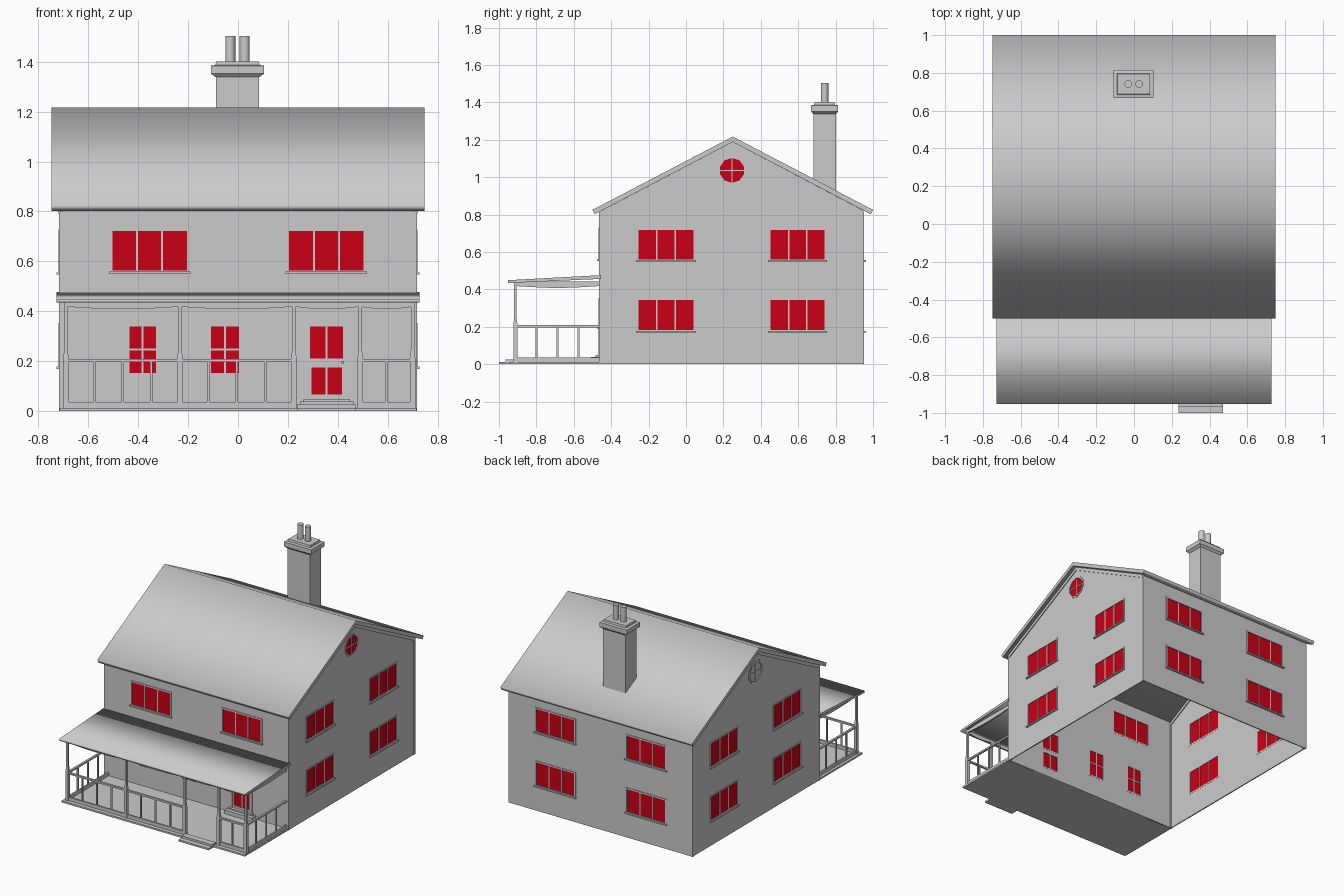
import bpy, bmesh, math
from mathutils import Matrix, Vector

if "Cube" in bpy.data.objects:
    bpy.data.objects.remove(bpy.data.objects["Cube"])

red = bpy.data.materials.new("red_glass")
red.diffuse_color = (0.6, 0.0, 0.008, 1)
red.use_nodes = True
red.node_tree.nodes["Principled BSDF"].inputs["Base Color"].default_value = red.diffuse_color
I = Matrix.Identity(4)


def add(name, mesh, M=I, mat=None):
    ob = bpy.data.objects.new(name, mesh)
    bpy.context.collection.objects.link(ob)
    ob.matrix_world = M
    if mat:
        mesh.materials.append(mat)
    return ob


def boxes(name, items, M=I, mat=None):
    # items: (x0, x1, y0, y1, z0, z1)
    bm = bmesh.new()
    for x0, x1, y0, y1, z0, z1 in items:
        c = Vector((x0 + x1, y0 + y1, z0 + z1)) / 2
        m = Matrix.Translation(c) @ Matrix.Diagonal((x1 - x0, y1 - y0, z1 - z0, 1))
        bmesh.ops.create_cube(bm, size=1, matrix=m)
    me = bpy.data.meshes.new(name)
    bm.to_mesh(me)
    bm.free()
    return add(name, me, M, mat)


def slab(name, loops, half, M=I, mat=None):
    # Flat filled outline with holes, thickened along local z
    cu = bpy.data.curves.new(name, 'CURVE')
    cu.dimensions, cu.fill_mode, cu.extrude = '2D', 'BOTH', half
    for loop in loops:
        sp = cu.splines.new('POLY')
        sp.points.add(len(loop) - 1)
        for p, (u, v) in zip(sp.points, loop):
            p.co = (u, v, 0, 1)
        sp.use_cyclic_u = True
    tmp = bpy.data.objects.new("tmp", cu)
    bpy.context.collection.objects.link(tmp)
    dg = bpy.context.evaluated_depsgraph_get()
    me = bpy.data.meshes.new_from_object(tmp.evaluated_get(dg))
    bpy.data.objects.remove(tmp)
    me.name = name
    me.materials.clear()
    return add(name, me, M, mat)


def loft(name, sections, cx, cy):
    # Stack of rectangles (z, half_x, half_y)
    bm = bmesh.new()
    rings = [[bm.verts.new((cx + sx * hx, cy + sy * hy, z))
              for sx, sy in ((-1, -1), (1, -1), (1, 1), (-1, 1))]
             for z, hx, hy in sections]
    for a, b in zip(rings, rings[1:]):
        for i in range(4):
            j = (i + 1) % 4
            bm.faces.new((a[i], a[j], b[j], b[i]))
    bm.faces.new(rings[0][::-1])
    bm.faces.new(rings[-1])
    me = bpy.data.meshes.new(name)
    bm.to_mesh(me)
    bm.free()
    return add(name, me)


def frame_of(U, origin):
    # Wall space: x along the wall, y up, z outward
    U, V = Vector(U), Vector((0, 0, 1))
    m = Matrix((U, V, U.cross(V))).transposed().to_4x4()
    return Matrix.Translation(origin) @ m


FRONT = frame_of((1, 0, 0), (0, -0.459, 0))
BACK = frame_of((-1, 0, 0), (0, 0.945, 0))
RIGHT = frame_of((0, 1, 0), (0.711, 0, 0))
LEFT = frame_of((0, -1, 0), (-0.711, 0, 0))


def rect(u0, u1, v0, v1):
    return [(u0, v0), (u1, v0), (u1, v1), (u0, v1)]


def ngon(u, v, r, n=10):
    return [(u + r * math.sin(2 * math.pi * i / n), v + r * math.cos(2 * math.pi * i / n))
            for i in range(n)]


def window(name, M, r, cols, rows=1, sill=True, edge=0.01):
    u0, u1, v0, v1 = r
    boxes(name + "_glass", [(u0, u1, v0, v1, -0.002, 0.002)], M, red)
    e, d = edge, (-0.005, 0.008)
    bars = [(u0 - e, u0, v0 - e, v1 + e, *d), (u1, u1 + e, v0 - e, v1 + e, *d),
            (u0, u1, v1, v1 + e, *d), (u0, u1, v0 - e, v0, *d)]
    for i in range(1, cols):
        u = u0 + (u1 - u0) * i / cols
        bars.append((u - 0.004, u + 0.004, v0, v1, -0.005, 0.005))
    for i in range(1, rows):
        v = v0 + (v1 - v0) * i / rows
        bars.append((u0, u1, v - 0.004, v + 0.004, -0.005, 0.005))
    if sill:
        bars.append((u0 - 0.014, u1 + 0.014, v0 - 0.013, v0 - 0.004, 0, 0.017))
    boxes(name + "_frame", bars, M)


# Front wall: upstairs windows, porch windows, door lights
up = [(-0.504, -0.205, 0.564, 0.722), (0.205, 0.504, 0.564, 0.722)]
low = [(-0.436, -0.328, 0.152, 0.339), (-0.108, 0.004, 0.152, 0.339)]
door = [(0.288, 0.421, 0.21, 0.339), (0.294, 0.417, 0.066, 0.175)]
slab("front_wall", [rect(-0.711, 0.711, 0, 0.818)] + [rect(*r) for r in up + low + door], 0.004, FRONT)
for i, r in enumerate(up):
    window(f"front_upper_window_{i}", FRONT, r, 3)
for i, r in enumerate(low):
    window(f"porch_window_{i}", FRONT, r, 2, 2, False)
for i, r in enumerate(door):
    window(f"door_light_{i}", FRONT, r, 2, 1, False, 0.006)
boxes("door_casing", [(0.274, 0.282, 0.04, 0.355, 0, 0.01), (0.43, 0.438, 0.04, 0.355, 0, 0.01),
                      (0.274, 0.438, 0.347, 0.355, 0, 0.01), (0.415, 0.425, 0.19, 0.2, 0, 0.016)], FRONT)
boxes("door_step", [(0.248, 0.464, 0.012, 0.038, 0, 0.05), (0.262, 0.45, 0.038, 0.048, 0, 0.025)], FRONT)

# Back wall
rows = [(0.182, 0.342), (0.56, 0.718)]
backs = [(a, b, *v) for a, b in ((-0.504, -0.205), (0.205, 0.504)) for v in rows]
slab("back_wall", [rect(-0.711, 0.711, 0, 0.818)] + [rect(*r) for r in backs], 0.004, BACK)
for i, r in enumerate(backs):
    window(f"back_window_{i}", BACK, r, 3)

# Gable walls with round attic windows
for side, M, s, glass in (("right", RIGHT, 1, red), ("left", LEFT, -1, None)):
    spans = [sorted((s * a, s * b)) for a, b in ((-0.254, 0.04), (0.452, 0.741))]
    wins = [(a, b, *v) for a, b in spans for v in rows]
    outline = [(s * y, z) for y, z in ((-0.459, 0), (0.945, 0), (0.945, 0.822), (0.25, 1.186), (-0.459, 0.817))]
    cu, cv = s * 0.246, 1.036
    slab(side + "_wall", [outline, ngon(cu, cv, 0.068)] + [rect(*r) for r in wins], 0.004, M)
    for i, r in enumerate(wins):
        window(f"{side}_window_{i}", M, r, 3)
    slab(side + "_attic_glass", [ngon(cu, cv, 0.069)], 0.002, M, glass)
    slab(side + "_attic_frame", [ngon(cu, cv, 0.08), ngon(cu, cv, 0.067)], 0.008, M)
    boxes(side + "_attic_bars", [(cu - 0.003, cu + 0.003, cv - 0.067, cv + 0.067, -0.005, 0.005),
                                 (cu - 0.064, cu + 0.064, cv - 0.003, cv + 0.003, -0.005, 0.005)], M)
    # Sloping trim board under the roof edge
    trim = [(s * y, z) for y, z in ((-0.462, 0.815), (0.25, 1.188), (0.948, 0.822),
                                    (0.948, 0.798), (0.25, 1.164), (-0.462, 0.791))]
    slab(side + "_gable_trim", [trim], 0.009, M)

# Corner boards
boxes("corner_boards", [(x, x + 0.018, y, y + 0.018, 0, 0.81)
                        for x in (-0.718, 0.70) for y in (-0.465, 0.933)])

# Main roof and porch roof, profiles drawn in the y-z plane
MID = frame_of((0, 1, 0), (0, 0, 0))
slab("main_roof", [[(-0.5, 0.825), (0.25, 1.217), (1.0, 0.825), (0.988, 0.802),
                    (0.25, 1.188), (-0.488, 0.802)]], 0.748, MID)
slab("porch_roof", [[(-0.455, 0.476), (-0.952, 0.449), (-0.952, 0.434), (-0.455, 0.456)]], 0.727, MID)

# Porch floor and front steps
boxes("porch_floor", [(-0.715, 0.715, -0.945, -0.455, 0, 0.012)])
boxes("front_steps", [(0.236, 0.472, -1.0, -0.94, 0, 0.012), (0.236, 0.472, -0.965, -0.92, 0.012, 0.026)])

# Porch posts, thicker below the rail
PY = -0.912
posts = [-0.69, -0.233, 0.224, 0.49, 0.70]
for i, x in enumerate(posts):
    loft(f"porch_post_{i}", [(0.01, 0.011, 0.011), (0.21, 0.011, 0.011),
                             (0.245, 0.007, 0.007), (0.438, 0.007, 0.007)], x, PY)

# Railings: front bays (not at the door) and both ends
rails = []
for a, b, n in ((posts[0], posts[1], 4), (posts[1], posts[2], 4), (posts[3], posts[4], 2)):
    rails += [(a, b, PY - 0.007, PY + 0.007, 0.197, 0.209), (a, b, PY - 0.006, PY + 0.006, 0.012, 0.036)]
    for k in range(1, n):
        x = a + (b - a) * k / n
        rails.append((x - 0.005, x + 0.005, PY - 0.005, PY + 0.005, 0.03, 0.2))
for x in (posts[0], posts[-1]):
    rails += [(x - 0.007, x + 0.007, PY, -0.459, 0.197, 0.209), (x - 0.006, x + 0.006, PY, -0.459, 0.012, 0.036)]
    for y in (-0.80, -0.687, -0.575):
        rails.append((x - 0.005, x + 0.005, y - 0.005, y + 0.005, 0.03, 0.2))
boxes("porch_railing", rails)


# Curved valance boards between posts
def valance(name, a, b, M):
    arc = [(b + (a - b) * t / 8, 0.418 - 0.01 * math.sin(math.pi * t / 8)) for t in range(9)]
    slab(name, [[(a, 0.442), (b, 0.442)] + arc], 0.005, M)


for i in range(4):
    valance(f"front_valance_{i}", posts[i], posts[i + 1], frame_of((1, 0, 0), (0, PY, 0)))
for x in (posts[0], posts[-1]):
    valance("side_valance", PY, -0.459, frame_of((0, 1, 0), (x, 0, 0)))

# Chimney with stepped cap and two pots
CX, CY = -0.002, 0.741
loft("chimney", [(0.90, 0.087, 0.06), (1.338, 0.087, 0.06), (1.352, 0.106, 0.073), (1.384, 0.106, 0.073),
                 (1.387, 0.088, 0.056), (1.402, 0.086, 0.054)], CX, CY)
for i, dx in enumerate((-0.029, 0.029)):
    slab(f"chimney_pot_{i}", [ngon(CX + dx, CY, 0.02, 12)], 0.055, Matrix.Translation((0, 0, 1.449)))
